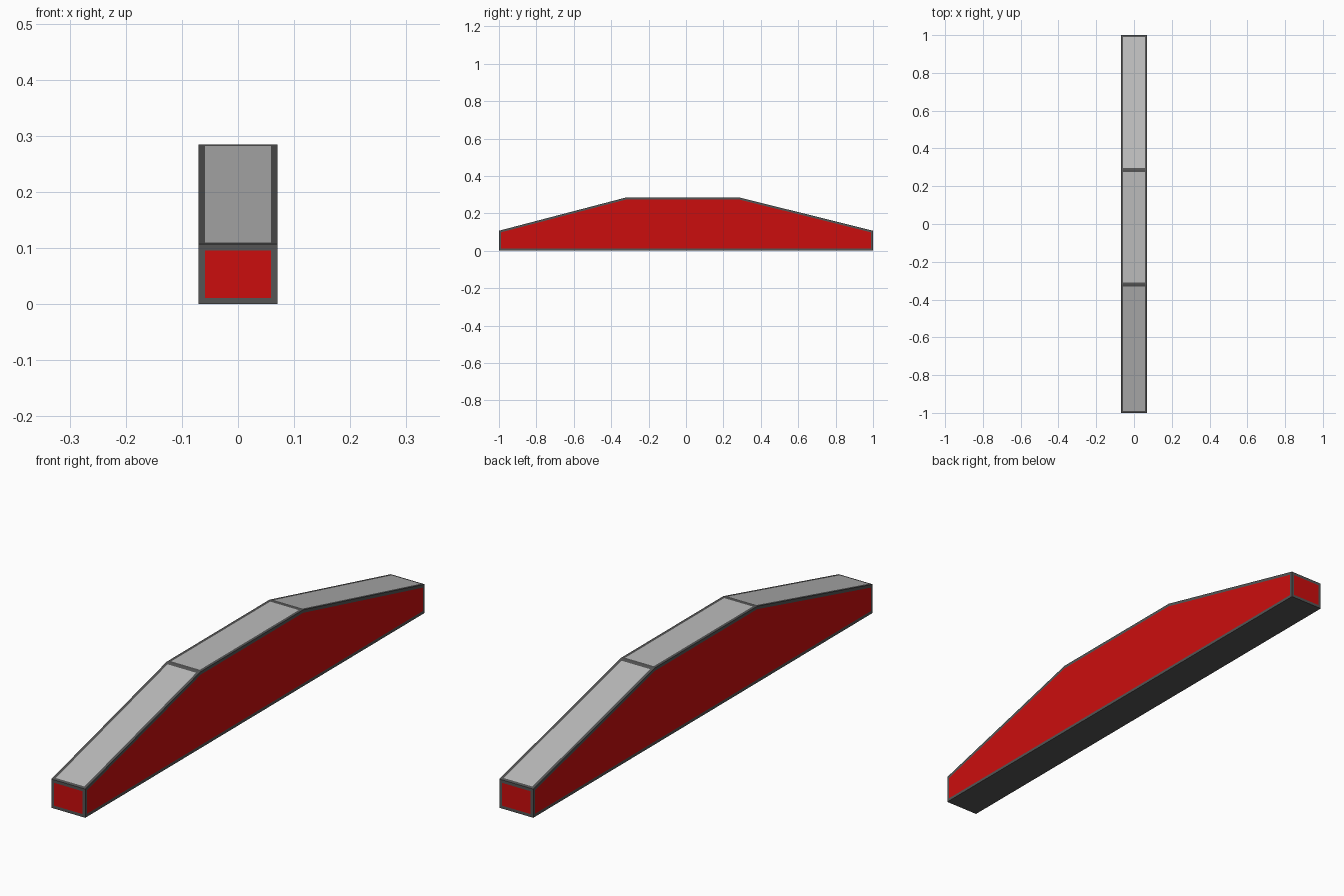
import bpy, bmesh

if "Cube" in bpy.data.objects:
    bpy.data.objects.remove(bpy.data.objects["Cube"])

HALF_WIDTH = 0.07
BORDER = 0.011
# Side outline (y, z): flat base, two ramps and a level deck
PROFILE = [(-1, 0), (1, 0), (1, 0.107), (0.285, 0.285), (-0.32, 0.285), (-1, 0.107)]


def material(name, color):
    mat = bpy.data.materials.new(name)
    mat.diffuse_color = (*color, 1)
    mat.use_nodes = True
    mat.node_tree.nodes["Principled BSDF"].inputs["Base Color"].default_value = mat.diffuse_color
    return mat


frame_dark = material("frame_dark", (0.09, 0.09, 0.09))
panel_red = material("panel_red", (0.6, 0.004, 0.004))
deck_grey = material("deck_grey", (0.5, 0.5, 0.5))

# Ramp rail body: extrude the outline across the width
bm = bmesh.new()
outline = bm.faces.new([bm.verts.new((-HALF_WIDTH, y, z)) for y, z in PROFILE])
ext = bmesh.ops.extrude_face_region(bm, geom=[outline])
verts = [g for g in ext["geom"] if isinstance(g, bmesh.types.BMVert)]
bmesh.ops.translate(bm, vec=(2 * HALF_WIDTH, 0, 0), verts=verts)
bmesh.ops.recalc_face_normals(bm, faces=bm.faces[:])

# Flush panels framed by a dark border on every face except the base
panels = [f for f in bm.faces if f.normal.z > -0.5]
bmesh.ops.inset_individual(bm, faces=panels, thickness=BORDER, use_even_offset=True)
for f in panels:
    f.material_index = 2 if f.normal.z > 0.5 else 1

mesh = bpy.data.meshes.new("ramp_rail")
bm.to_mesh(mesh)
bm.free()
for mat in (frame_dark, panel_red, deck_grey):
    mesh.materials.append(mat)
rail = bpy.data.objects.new("ramp_rail", mesh)
bpy.context.collection.objects.link(rail)
